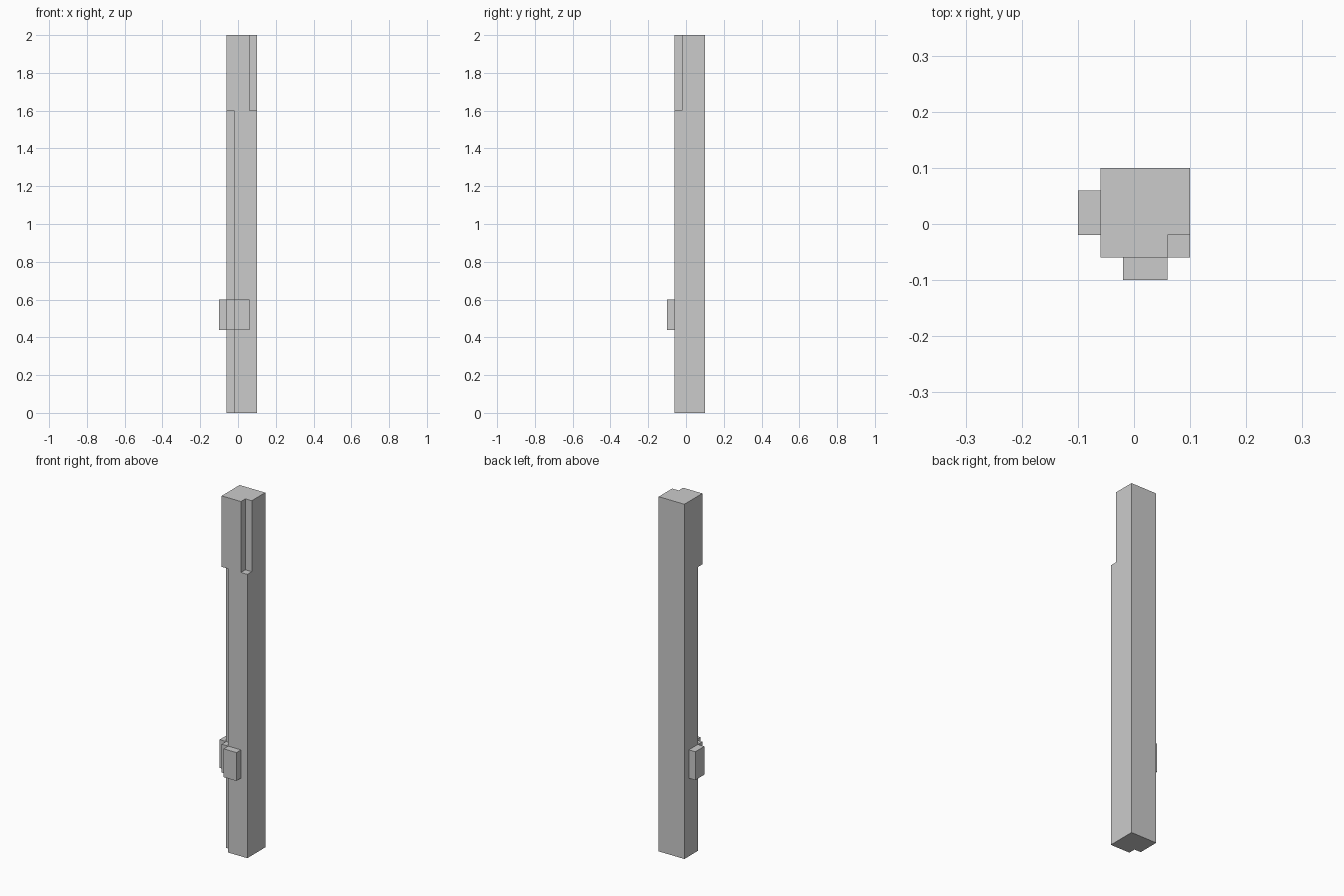
import bpy
from mathutils import Vector

if "Cube" in bpy.data.objects:
    bpy.data.objects.remove(bpy.data.objects["Cube"])


def box(name, lo, hi):
    """Axis-aligned box between two corners."""
    lo, hi = Vector(lo), Vector(hi)
    bpy.ops.mesh.primitive_cube_add(size=1, location=(lo + hi) / 2)
    ob = bpy.context.object
    ob.name = name
    ob.scale = hi - lo
    bpy.ops.object.transform_apply(location=False, rotation=False, scale=True)
    return ob


# Square post
post = box("post", (-0.06, -0.06, 0), (0.1, 0.1, 2))

# Corner notches: front left below and above the clasp, front right at the top
notches = [
    ((-0.2, -0.2, -0.1), (-0.02, -0.02, 0.44)),
    ((-0.2, -0.2, 0.6), (-0.02, -0.02, 1.6)),
    ((0.06, -0.2, 1.6), (0.2, -0.02, 2.1)),
]
cutters = []
for lo, hi in notches:
    cutter = box("notch_cutter", lo, hi)
    cutter.hide_render = True
    mod = post.modifiers.new("notch", 'BOOLEAN')
    mod.operation = 'DIFFERENCE'
    mod.solver = 'EXACT'
    mod.object = cutter
    cutters.append(cutter)

# Apply the cuts and drop the helpers
bpy.context.view_layer.objects.active = post
for mod in list(post.modifiers):
    bpy.ops.object.modifier_apply(modifier=mod.name)
for cutter in cutters:
    bpy.data.objects.remove(cutter)

# Clasp blocks on the front and left faces
box("front_block", (-0.02, -0.1, 0.44), (0.06, -0.06, 0.6))
box("left_block", (-0.1, -0.02, 0.44), (-0.06, 0.06, 0.6))
